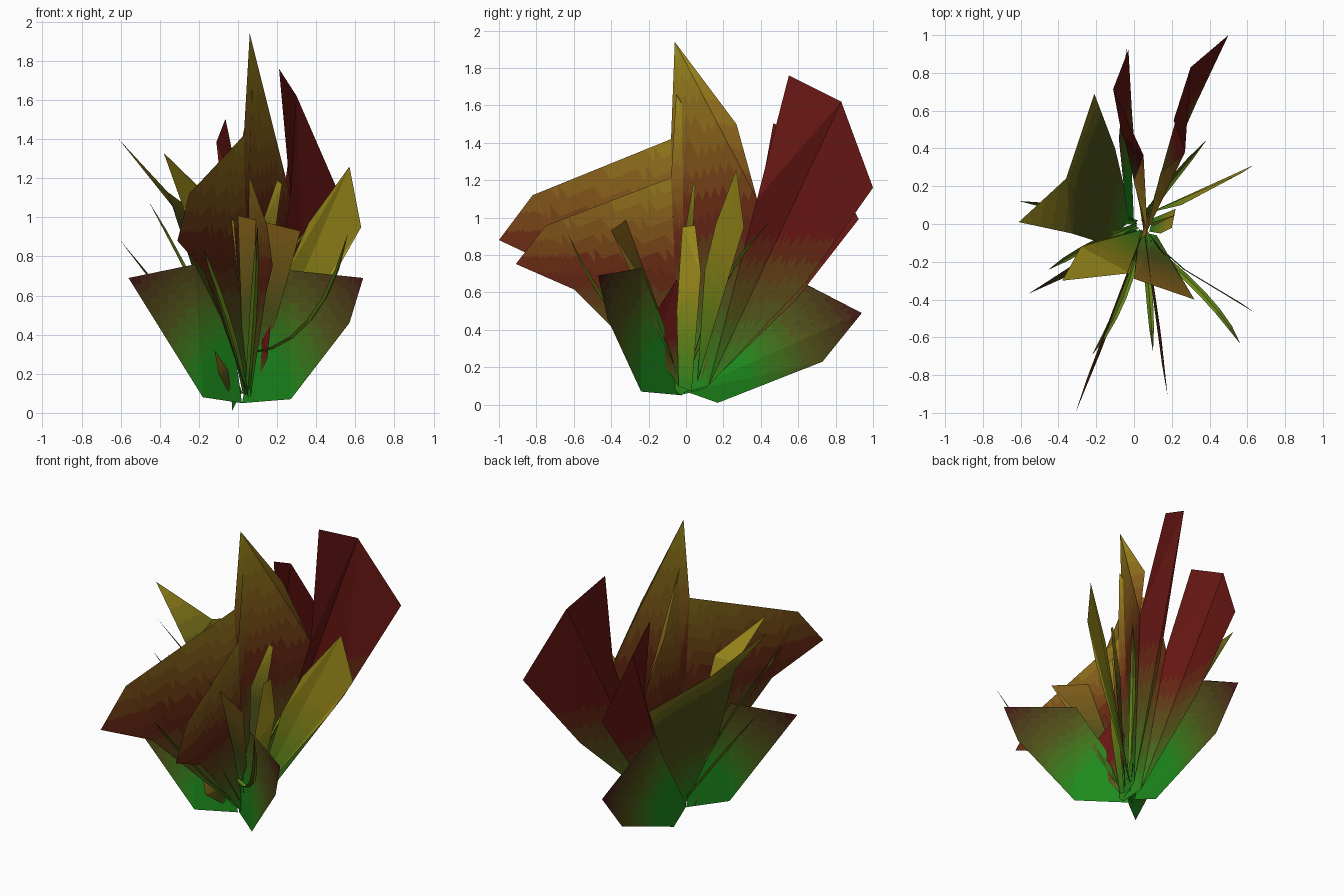
import bpy, bmesh
from math import radians
from mathutils import Vector, Matrix

if "Cube" in bpy.data.objects:
    bpy.data.objects.remove(bpy.data.objects["Cube"])

GREEN, OLIVE = (.012, .26, .012), (.08, .09, .01)
RED, DARK, YELLOW = (.13, .008, .006), (.06, .01, .008), (.36, .28, .012)
ORANGE, LIME = (.26, .13, .012), (.14, .26, .01)
STEPS = 16


def palette(name, cols):
    mats = []
    for i in range(STEPS):
        f = i / (STEPS - 1) * (len(cols) - 1)
        k = min(int(f), len(cols) - 2)
        c = Vector(cols[k]).lerp(Vector(cols[k + 1]), f - k)
        m = bpy.data.materials.new(f"{name}_{i}")
        m.diffuse_color = (*c, 1)
        m.use_nodes = True
        m.node_tree.nodes["Principled BSDF"].inputs["Base Color"].default_value = m.diffuse_color
        mats.append(m)
    return mats


MATS = {n: palette(n, c) for n, c in dict(
    flame=[GREEN, OLIVE, RED, ORANGE, YELLOW],
    crimson=[GREEN, OLIVE, RED, RED, RED],
    lower=[GREEN, GREEN, OLIVE, DARK],
    gold=[GREEN, LIME, YELLOW, YELLOW],
    muted=[GREEN, OLIVE, OLIVE, YELLOW],
    amber=[GREEN, OLIVE, ORANGE],
    blade=[GREEN, LIME, LIME, OLIVE]).items()}


def finish(name, bm, pal, by_height, top=None):
    # tint faces from the base colour to the tip colour
    base = Vector((.04, 0, .05))
    measure = (lambda p: p.z) if by_height else (lambda p: (p - base).length)
    top = top or max(measure(v.co) for v in bm.verts)
    for f in bm.faces:
        t = measure(f.calc_center_median()) / top
        f.material_index = max(0, min(STEPS - 1, int(t * STEPS)))
    me = bpy.data.meshes.new(name)
    bm.to_mesh(me)
    bm.free()
    for m in MATS[pal]:
        me.materials.append(m)
    ob = bpy.data.objects.new(name, me)
    bpy.context.collection.objects.link(ob)
    return ob


def leaf(name, pts, pal, by_height=False, top=None):
    bm = bmesh.new()
    bm.faces.new([bm.verts.new(p) for p in pts])
    bmesh.ops.triangulate(bm, faces=bm.faces[:], ngon_method='EAR_CLIP')
    bmesh.ops.subdivide_edges(bm, edges=bm.edges[:], cuts=15, use_grid_fill=True)
    bmesh.ops.triangulate(bm, faces=bm.faces[:])
    return finish(name, bm, pal, by_height, top)


def blade(name, root, mid, tip, w=.026):
    # narrow folded grass blade along a bent path
    bm = bmesh.new()
    a, b, c = Vector(root), Vector(mid), Vector(tip)
    rows, n = [], 6
    for i in range(n + 1):
        t = i / n
        p = a * (1 - t) ** 2 + b * 2 * t * (1 - t) + c * t * t
        d = (b - a).lerp(c - b, t)
        side = d.cross(Vector((0, 0, 1))).normalized()
        fold = side.cross(d).normalized()
        h = w * (.5 + t) * (1 - t) ** .6 + .001
        rows.append([bm.verts.new(q) for q in
                     (p - side * h, p - fold * h * .6, p + side * h)])
    for r, s in zip(rows, rows[1:]):
        for j in (0, 1):
            bm.faces.new((r[j], r[j + 1], s[j + 1], s[j]))
    finish(name, bm, "blade", False)


# tall upright fan of three leaves, then a smaller turned copy
fan = [
    leaf("tall_front_leaf", [(-.31, -1, .88), (-.25, -.82, 1.12), (.03, -.08, 1.42),
                             (.06, -.03, .06), (-.11, -.5, .58), (-.17, -.66, .72)],
         "flame", True, 1.65),
    leaf("tall_middle_leaf", [(.03, -.08, 1.42), (.06, -.06, 1.94), (.14, .27, 1.5),
                              (.27, .38, 1.1), (.1, .12, .1), (.06, -.03, .06)],
         "flame", True, 2.0),
    leaf("tall_red_leaf", [(.27, .38, 1.1), (.21, .55, 1.76), (.30, .83, 1.62), (.5, 1, 1.16),
                           (.33, .64, .65), (.1, .12, .1)], "crimson", True)]
centre = Vector((.06, -.03, 0))
turn = (Matrix.Translation(centre) @ Matrix.Rotation(radians(28.5), 4, 'Z')
        @ Matrix.Scale(.855, 4) @ Matrix.Translation(-centre))
for ob in fan:
    c = ob.copy()
    c.data = ob.data.copy()
    c.data.transform(turn)
    c.name = ob.name.replace("tall", "short")
    bpy.context.collection.objects.link(c)

# three broad low leaves
leaf("low_leaf_right", [(.02, -.02, .05), (.27, -.24, .07), (.57, -.42, .46), (.64, -.47, .69),
                        (.26, -.24, .73), (.07, -.07, .3)], "lower")
leaf("low_leaf_left", [(.02, -.03, .05), (-.18, -.2, .08), (-.56, -.37, .69),
                       (-.22, -.15, .76), (-.02, -.03, .35)], "lower")
leaf("low_leaf_back", [(0, 0, .07), (-.03, .17, .01), (-.04, .73, .23), (-.04, .94, .49),
                       (-.06, .63, .65), (-.08, .45, .74), (-.04, .06, .3)], "lower")

# yellow and orange middle leaves
leaf("tilted_leaf", [(-.61, .01, 1.4), (-.36, .24, 1.13), (-.21, .69, 1.02), (-.1, .4, .6),
                     (-.01, .02, .1), (-.17, -.1, .55), (-.33, -.05, 1.05)], "muted")
leaf("yellow_leaf_right", [(.57, .27, 1.26), (.63, .31, .95), (.5, .24, .72), (.08, .06, .12),
                           (.25, .1, .72), (.36, .16, .97)], "gold")
leaf("yellow_leaf_left", [(-.38, -.3, 1.33), (-.21, -.28, 1.16), (-.02, -.26, .98),
                          (.04, -.03, .15), (-.17, -.08, .75), (-.28, -.12, 1.05)], "gold")
leaf("orange_leaf_front", [(0, -.29, 1.01), (.32, -.4, .93), (.22, -.24, .68), (.12, -.06, .2),
                           (.03, -.04, .12), (.01, -.18, .65)], "amber")
leaf("yellow_leaf_narrow", [(.2, -.02, .95), (.21, .05, .96), (.22, .08, .7), (.1, .03, .07),
                            (.08, -.04, .1), (.14, -.05, .5)], "gold")
leaf("slim_leaf", [(.2, .04, 1.19), (.225, .05, 1.17), (.15, .02, .9), (.07, 0, .1),
                   (.1, -.01, .9)], "muted")

# small red leaves at the base
leaf("base_leaf_left", [(-.12, -.2, .32), (-.1, -.2, .2), (-.03, -.04, .07),
                        (-.05, -.12, .22)], "amber")
leaf("base_leaf_right", [(.08, .1, .37), (.11, .12, .24), (.08, .06, .07), (.06, .07, .22)], "amber")
leaf("base_leaf_front", [(.08, -.05, .67), (.17, -.17, .48), (.15, -.16, .28), (.07, -.04, .1),
                         (.06, -.02, .5)], "crimson")

# curved grass blades
for i, (mid, tip) in enumerate([
        ((-.22, .06, .42), (-.6, .12, .88)), ((-.2, -.08, .65), (-.45, -.24, 1.07)),
        ((.42, -.38, .34), (.56, -.63, .91)), ((-.02, -.4, .45), (-.22, -.69, .93)),
        ((.08, -.3, .45), (.1, -.67, .95)), ((.1, .12, .65), (.38, .44, .97))]):
    root = (.06, -.1, .31) if i == 2 else (.04 + mid[0] * .1, mid[1] * .1, .1)
    blade(f"grass_blade_{i + 1}", root, mid, tip)
